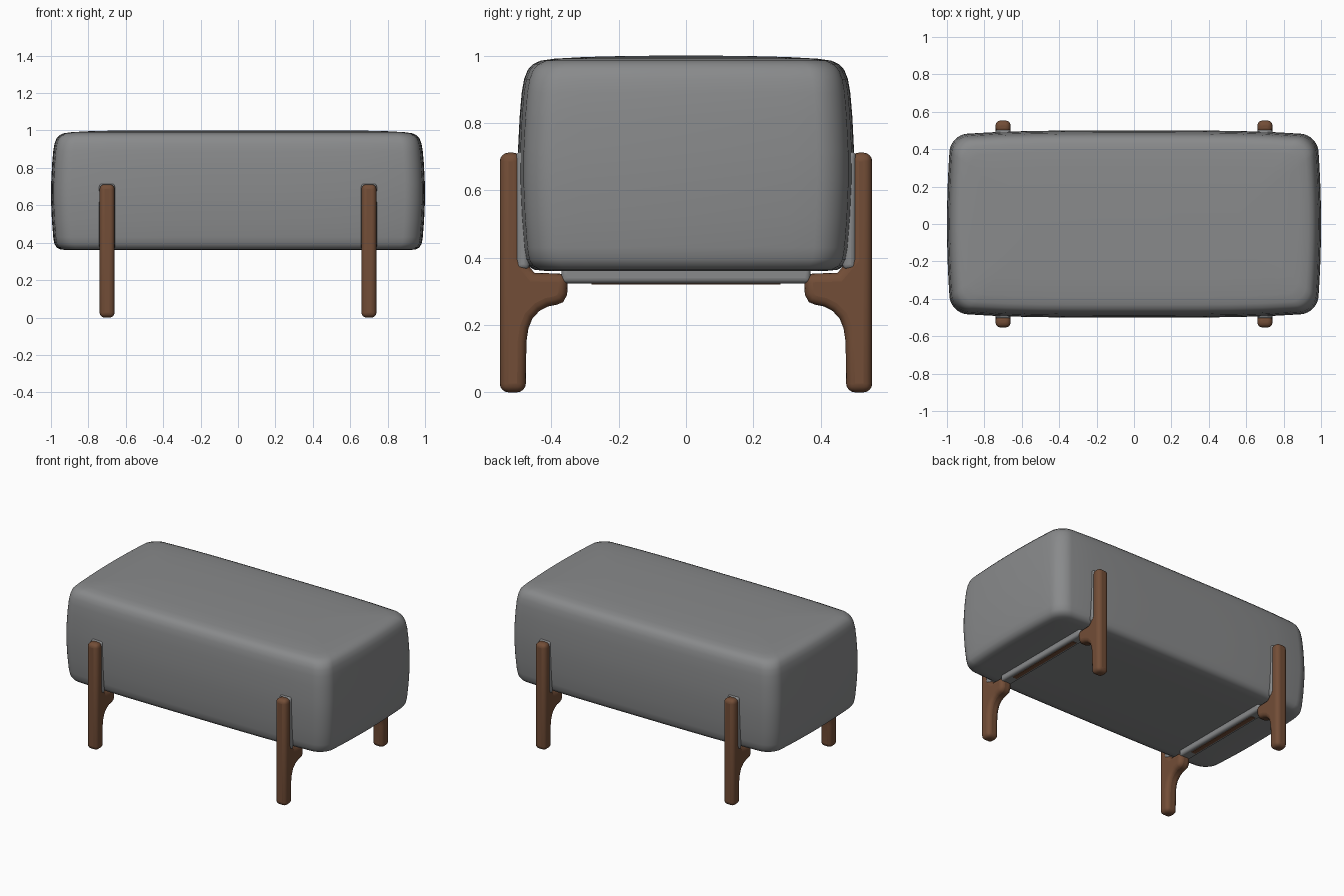
import bpy, bmesh, math

cube = bpy.data.objects.get("Cube")
if cube:
    bpy.data.objects.remove(cube)


def material(name, rgb):
    m = bpy.data.materials.new(name)
    m.use_nodes = True
    m.diffuse_color = (*rgb, 1)
    m.node_tree.nodes["Principled BSDF"].inputs["Base Color"].default_value = (*rgb, 1)
    return m


fabric = material("grey fabric", (0.25, 0.255, 0.26))
wood = material("brown wood", (0.17, 0.075, 0.038))


def finish(name, bm, mat, bevel=0, segments=4):
    bmesh.ops.recalc_face_normals(bm, faces=bm.faces)
    mesh = bpy.data.meshes.new(name)
    bm.to_mesh(mesh)
    bm.free()
    mesh.materials.append(mat)
    ob = bpy.data.objects.new(name, mesh)
    bpy.context.collection.objects.link(ob)
    if bevel:
        mod = ob.modifiers.new("Rounded edges", 'BEVEL')
        mod.width = bevel
        mod.segments = segments
        mod.limit_method = 'ANGLE'
        mod.angle_limit = math.radians(50)
    bpy.ops.object.select_all(action='DESELECT')
    ob.select_set(True)
    bpy.context.view_layer.objects.active = ob
    bpy.ops.object.shade_smooth_by_angle(angle=math.radians(50))
    return ob


def box(name, centre, size, mat, bevel=0):
    bm = bmesh.new()
    bmesh.ops.create_cube(bm, size=1)
    for v in bm.verts:
        v.co = [c + s * p for c, s, p in zip(centre, size, v.co)]
    return finish(name, bm, mat, bevel)


def outline(inset):
    """Rounded rectangle with gently bowed sides, shrunk by the inset."""
    radius = max(0.09 - 0.2 * inset, 0.03)
    hx, hy = 1 - inset, 0.5 - inset
    pts = []
    for k, (sx, sy) in enumerate([(1, 1), (-1, 1), (-1, -1), (1, -1)]):
        for i in range(9):
            a = math.radians(90 * k + 90 * i / 8)
            pts.append((sx * (hx - radius) + radius * math.cos(a),
                        sy * (hy - radius) + radius * math.sin(a)))
        # intermediate points along the following side
        nx, ny = [(-1, 1), (-1, -1), (1, -1), (1, 1)][k]
        a = math.radians(90 * (k + 1))
        end = (nx * (hx - radius) + radius * math.cos(a), ny * (hy - radius) + radius * math.sin(a))
        start = pts[-1]
        for i in range(1, 10):
            pts.append(tuple(s + (e - s) * i / 10 for s, e in zip(start, end)))
    return [(x * (1 - 0.02 * (y / hy) ** 2), y * (1 - 0.05 * (x / hx) ** 4)) for x, y in pts]


# Upholstered block: bowed outlines lofted up a soft profile
profile = [(0.30, 0.36), (0.09, 0.36), (0.05, 0.364), (0.03, 0.375), (0.018, 0.395),
           (0.012, 0.43), (0.005, 0.52), (0, 0.63), (0.001, 0.72), (0.006, 0.82),
           (0.012, 0.89), (0.019, 0.93), (0.03, 0.958), (0.046, 0.975), (0.068, 0.985),
           (0.11, 0.991), (0.20, 0.996), (0.32, 0.999), (0.42, 1.0)]
bm = bmesh.new()
rings = [[bm.verts.new((x, y, z)) for x, y in outline(inset)] for inset, z in profile]
count = len(rings[0])
for low, high in zip(rings, rings[1:]):
    for i in range(count):
        j = (i + 1) % count
        bm.faces.new((low[i], low[j], high[j], high[i]))
bm.faces.new(rings[0])
bm.faces.new(rings[-1])
finish("upholstered_block", bm, fabric)

# Bracketed leg silhouette as (distance from the middle, height)
leg_profile = [(0.553, 0), (0.553, 0.712), (0.488, 0.712), (0.488, 0.40), (0.45, 0.355),
               (0.35, 0.352), (0.353, 0.29), (0.365, 0.268), (0.385, 0.26), (0.41, 0.255),
               (0.435, 0.242), (0.456, 0.22), (0.468, 0.19), (0.474, 0.15), (0.476, 0)]


def leg(name, x, side):
    bm = bmesh.new()
    verts = [bm.verts.new((x - 0.04, side * y, z)) for y, z in leg_profile]
    face = bm.faces.new(verts)
    extruded = bmesh.ops.extrude_face_region(bm, geom=[face])["geom"]
    for v in extruded:
        if isinstance(v, bmesh.types.BMVert):
            v.co.x += 0.08
    finish(name, bm, wood, 0.026)


for sx, side_name in ((1, "left"), (-1, "right")):
    x = 0.7 * sx
    for sy, end_name in ((-1, "front"), (1, "back")):
        leg(f"{end_name}_{side_name}_leg", x, sy)
        # Fabric pad between the leg and the block
        box(f"{end_name}_{side_name}_leg_pad", (x, sy * 0.485, 0.54), (0.084, 0.04, 0.35), fabric, 0.015)
    # Cross rail with a wooden strip showing underneath
    box(f"{side_name}_rail", (x, 0, 0.35), (0.076, 0.74, 0.052), fabric, 0.015)
    box(f"{side_name}_rail_strip", (x, 0, 0.324), (0.03, 0.56, 0.006), wood)
